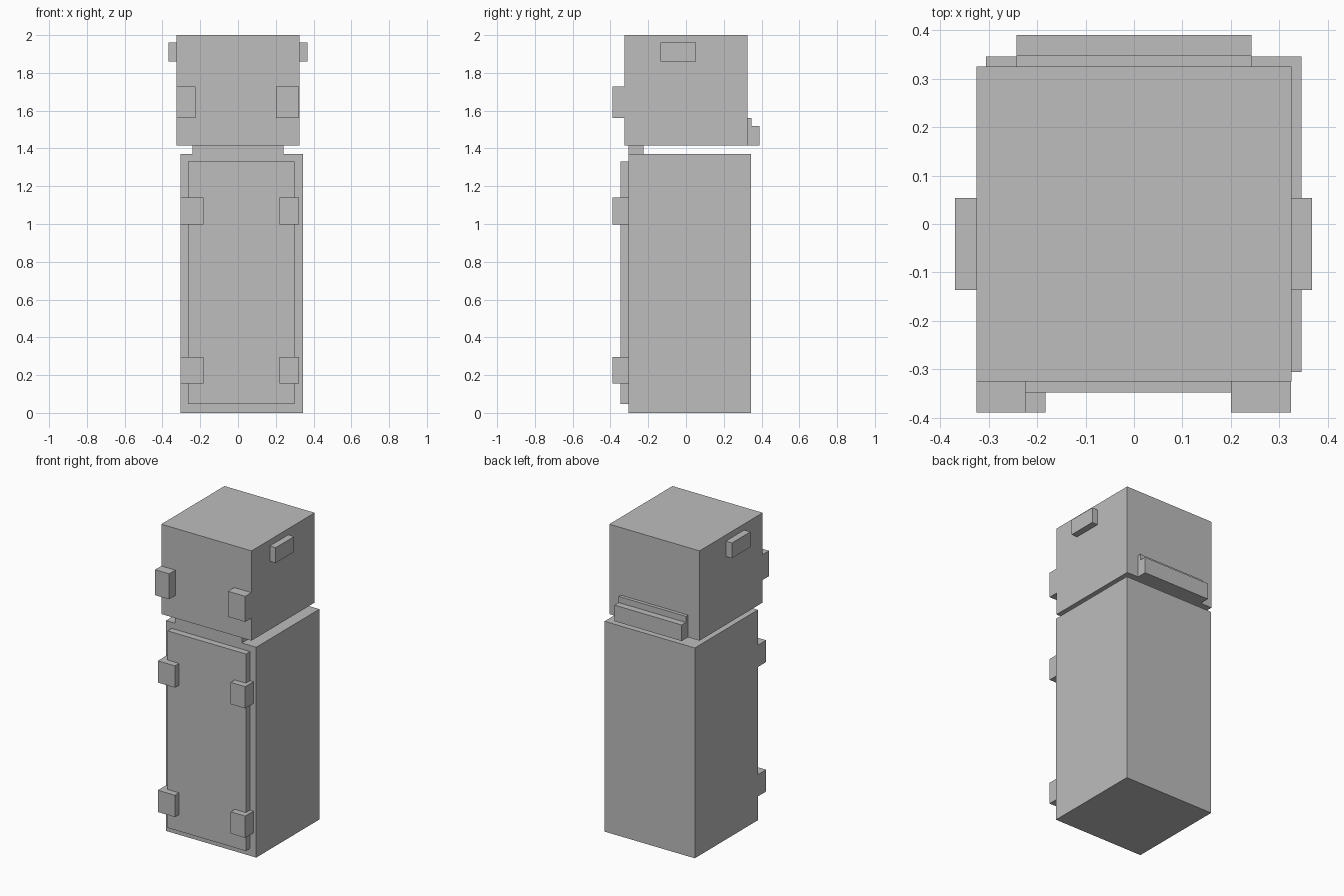
import bpy
import bmesh
from mathutils import Matrix, Vector

cube = bpy.data.objects.get("Cube")
if cube:
    bpy.data.objects.remove(cube, do_unlink=True)

grey = bpy.data.materials.new("plain grey")
grey.diffuse_color = (0.51, 0.51, 0.51, 1)
grey.use_nodes = True
grey.node_tree.nodes["Principled BSDF"].inputs["Base Color"].default_value = (0.51, 0.51, 0.51, 1)


def box(name, x, y, z):
    """Box spanning the given (low, high) ranges, with its origin at its centre."""
    low, high = Vector((x[0], y[0], z[0])), Vector((x[1], y[1], z[1]))
    mesh = bpy.data.meshes.new(name)
    bm = bmesh.new()
    bmesh.ops.create_cube(bm, size=1, matrix=Matrix.Diagonal((high - low).to_4d()))
    bm.to_mesh(mesh)
    bm.free()
    mesh.materials.append(grey)
    obj = bpy.data.objects.new(name, mesh)
    obj.location = (low + high) / 2
    bpy.context.collection.objects.link(obj)
    return obj


# Tall lower cabinet with its raised door
box("lower_body", (-0.305, 0.345), (-0.305, 0.345), (0, 1.37))
box("door_panel", (-0.265, 0.30), (-0.347, -0.305), (0.047, 1.33))

# Door blocks, in a lower and an upper pair
for level, z in (("lower", 0.155), ("upper", 0.998)):
    box(level + "_right_door_block", (-0.305, -0.182), (-0.389, -0.305), (z, z + 0.142))
    box(level + "_left_door_block", (0.22, 0.324), (-0.389, -0.305), (z, z + 0.142))

# Narrow neck at the front edge carries the head
box("neck", (-0.242, 0.242), (-0.305, -0.225), (1.37, 1.415))
box("head", (-0.325, 0.325), (-0.325, 0.325), (1.415, 2.0))

# Blocks on the front corners of the head
box("right_front_block", (-0.325, -0.224), (-0.389, -0.325), (1.562, 1.728))
box("left_front_block", (0.20, 0.324), (-0.389, -0.325), (1.562, 1.728))

# Side tabs
for side, x in (("right", (-0.369, -0.325)), ("left", (0.325, 0.367))):
    box(side + "_side_tab", x, (-0.136, 0.054), (1.86, 1.96))

# Stepped ledge across the back
box("back_plate", (-0.242, 0.242), (0.325, 0.347), (1.415, 1.56))
box("back_ledge", (-0.242, 0.242), (0.347, 0.39), (1.415, 1.52))
